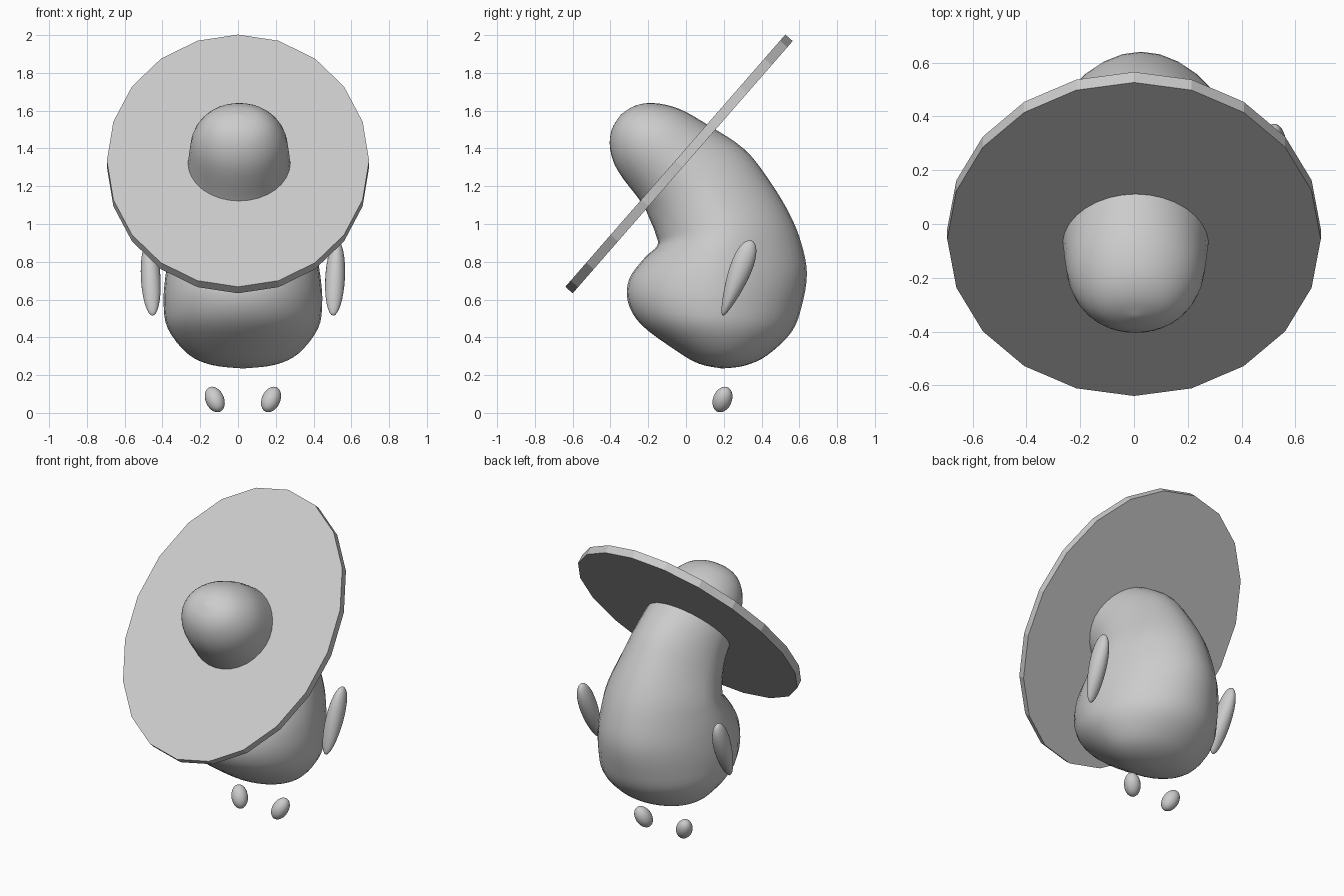
import bpy, bmesh, math
from mathutils import Matrix, Vector

if "Cube" in bpy.data.objects:
    bpy.data.objects.remove(bpy.data.objects["Cube"])

CX = 0.026  # mirror axis of body, arms and feet


def make(name, bm, smooth):
    bmesh.ops.recalc_face_normals(bm, faces=bm.faces)
    me = bpy.data.meshes.new(name)
    bm.to_mesh(me)
    bm.free()
    for p in me.polygons:
        p.use_smooth = smooth
    ob = bpy.data.objects.new(name, me)
    bpy.context.collection.objects.link(ob)
    return ob


def ellipsoid(name, loc, radii, tilt_x, tilt_y, taper=0.0):
    bm = bmesh.new()
    bmesh.ops.create_uvsphere(bm, u_segments=24, v_segments=16, radius=1)
    for v in bm.verts:
        v.co.y *= 1 + taper * v.co.z
        v.co = Vector(a * b for a, b in zip(v.co, radii))
    m = (Matrix.Translation(loc) @ Matrix.Rotation(math.radians(tilt_y), 4, 'Y')
         @ Matrix.Rotation(math.radians(tilt_x), 4, 'X'))
    bm.transform(m)
    return make(name, bm, True)


# Bent body: front point (y, z), back point (y, z), half width, back narrowing
RINGS = [
    (0.19, 0.235, 0.19, 0.235, 0.0, 0.0),
    (0.07, 0.26, 0.31, 0.25, 0.17, 0.0),
    (-0.045, 0.325, 0.43, 0.305, 0.295, 0.03),
    (-0.235, 0.465, 0.56, 0.43, 0.398, 0.06),
    (-0.308, 0.59, 0.615, 0.575, 0.42, 0.10),
    (-0.30, 0.71, 0.64, 0.74, 0.41, 0.14),
    (-0.22, 0.82, 0.61, 0.90, 0.385, 0.18),
    (-0.152, 0.885, 0.55, 1.05, 0.355, 0.18),
    (-0.16, 0.945, 0.445, 1.225, 0.32, 0.18),
    (-0.19, 1.02, 0.31, 1.395, 0.29, 0.15),
    (-0.235, 1.112, 0.115, 1.525, 0.272, 0.05),
    (-0.36, 1.28, -0.035, 1.609, 0.25, 0.0),
    (-0.402, 1.40, -0.17, 1.64, 0.195, 0.0),
    (-0.393, 1.50, -0.27, 1.626, 0.115, 0.0),
    (-0.345, 1.58, -0.345, 1.58, 0.0, 0.0),
]


def spline(pts, steps):
    out = []
    for i in range(len(pts) - 1):
        p0, p1, p2, p3 = (pts[min(max(k, 0), len(pts) - 1)] for k in range(i - 1, i + 3))
        for s in range(steps):
            t = s / steps
            out.append([0.5 * (2 * b + (c - a) * t + (2 * a - 5 * b + 4 * c - d) * t * t
                               + (3 * b - a - 3 * c + d) * t ** 3)
                        for a, b, c, d in zip(p0, p1, p2, p3)])
    return out + [list(pts[-1])]


bm = bmesh.new()
N = 32
loops = []
for fy, fz, by, bz, w, nar in spline(RINGS, 4):
    cy, cz = (fy + by) / 2, (fz + bz) / 2
    x0 = CX if cz < 0.9 else CX - 0.02 * min(1, (cz - 0.9) / 0.4)
    ring = []
    for k in range(N):
        a = 2 * math.pi * k / N
        c, s = math.cos(a), math.sin(a)
        x = w * s * (1 - nar * max(c, 0))
        ring.append(bm.verts.new((x0 + x, cy + (by - cy) * c, cz + (bz - cz) * c)))
    loops.append(ring)
for r0, r1 in zip(loops, loops[1:]):
    for k in range(N):
        j = (k + 1) % N
        bm.faces.new((r0[k], r0[j], r1[j], r1[k]))
bmesh.ops.remove_doubles(bm, verts=bm.verts, dist=1e-4)
make("body", bm, True)

# Tilted flat oval brim, 20 sides
bm = bmesh.new()
bmesh.ops.create_cone(bm, cap_ends=True, segments=20, radius1=1, radius2=1, depth=1)
bm.transform(Matrix.Translation((0, -0.037, 1.318)) @ Matrix.Rotation(math.radians(48.9), 4, 'X')
             @ Matrix.Diagonal((0.694, 0.886, 0.052, 1)))
make("hat_brim", bm, False)

# Floating arms and feet
for side, label in ((-1, "left"), (1, "right")):
    ellipsoid(label + "_arm", (CX + side * 0.488, 0.271, 0.714), (0.052, 0.055, 0.213),
              -21, side * 3, 0.4)
    ellipsoid(label + "_foot", (CX + side * 0.149, 0.193, 0.071), (0.049, 0.05, 0.073),
              -20, side * 24)
